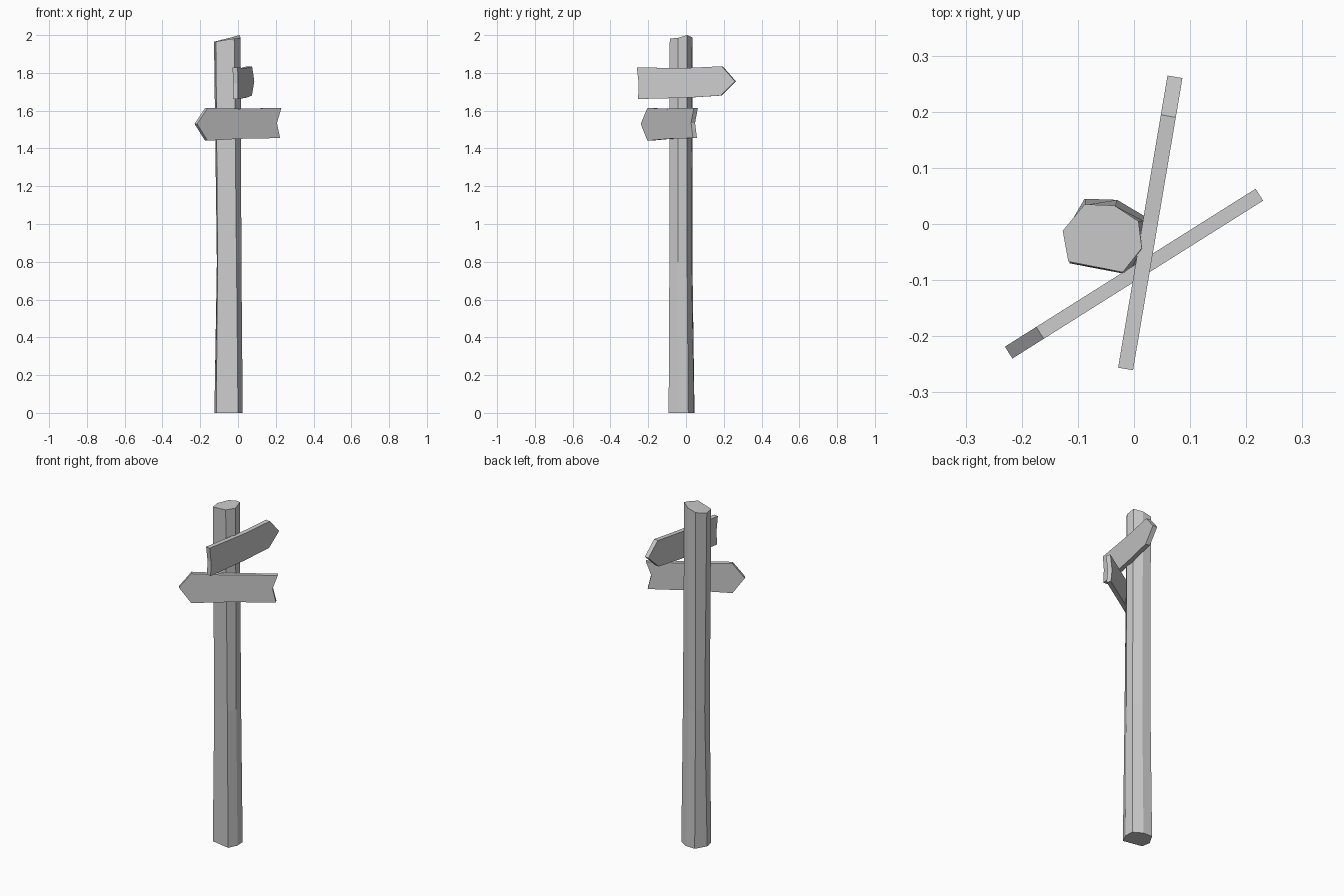
import bpy, bmesh, math

if "Cube" in bpy.data.objects:
    bpy.data.objects.remove(bpy.data.objects["Cube"])


def make_object(name, bm):
    bmesh.ops.recalc_face_normals(bm, faces=bm.faces)
    mesh = bpy.data.meshes.new(name)
    bm.to_mesh(mesh)
    bm.free()
    obj = bpy.data.objects.new(name, mesh)
    bpy.context.collection.objects.link(obj)
    return obj


def loft(name, rings):
    """Join rings of equal point count and cap both ends."""
    bm = bmesh.new()
    loops = [[bm.verts.new(p) for p in ring] for ring in rings]
    n = len(loops[0])
    for a, b in zip(loops, loops[1:]):
        for i in range(n):
            j = (i + 1) % n
            bm.faces.new((a[i], a[j], b[j], b[i]))
    bm.faces.new(loops[0])
    bm.faces.new(loops[-1])
    return make_object(name, bm)


def sign_board(name, profile, centre, angle, thickness):
    """Upright outline (along, height), given thickness and turned about z."""
    t = thickness / 2
    rings = [[(u, side, z) for u, z in profile] for side in (-t, t)]
    obj = loft(name, rings)
    obj.location = (centre[0], centre[1], 0)
    obj.rotation_euler.z = math.radians(angle)
    return obj


# Hand-hewn seven-sided post with a slanted top
base = [(0.0, -0.092), (0.025, -0.04), (0.022, 0.012), (-0.03, 0.043),
        (-0.088, 0.045), (-0.125, -0.018), (-0.115, -0.07)]
middle = [(-0.008, -0.088), (0.018, -0.042), (0.016, 0.006), (-0.034, 0.028),
          (-0.086, 0.034), (-0.112, -0.014), (-0.108, -0.067)]
top = [(-0.02, -0.086, 1.982), (0.014, -0.043, 1.985), (0.008, 0.005, 2.0),
       (-0.035, 0.033, 1.988), (-0.088, 0.035, 1.975),
       (-0.127, -0.012, 1.965), (-0.117, -0.067, 1.966)]
loft("post", [[(x, y, 0) for x, y in base],
              [(x, y, 0.8) for x, y in middle],
              top])

# Upper arrow board, pointing backwards
upper = [(-0.257, 1.662), (-0.254, 1.745), (-0.264, 1.828), (0.0, 1.826),
         (0.193, 1.835), (0.264, 1.755), (0.186, 1.680), (0.0, 1.668)]
sign_board("upper_sign", upper, (0.029, 0.002), 80.4, 0.027)

# Lower arrow board, pointing front left
lower = [(-0.264, 1.53), (-0.198, 1.614), (0.0, 1.610), (0.264, 1.615),
         (0.236, 1.535), (0.255, 1.455), (0.0, 1.451), (-0.198, 1.441)]
sign_board("lower_sign", lower, (0.0, -0.0885), 32.2, 0.025)
